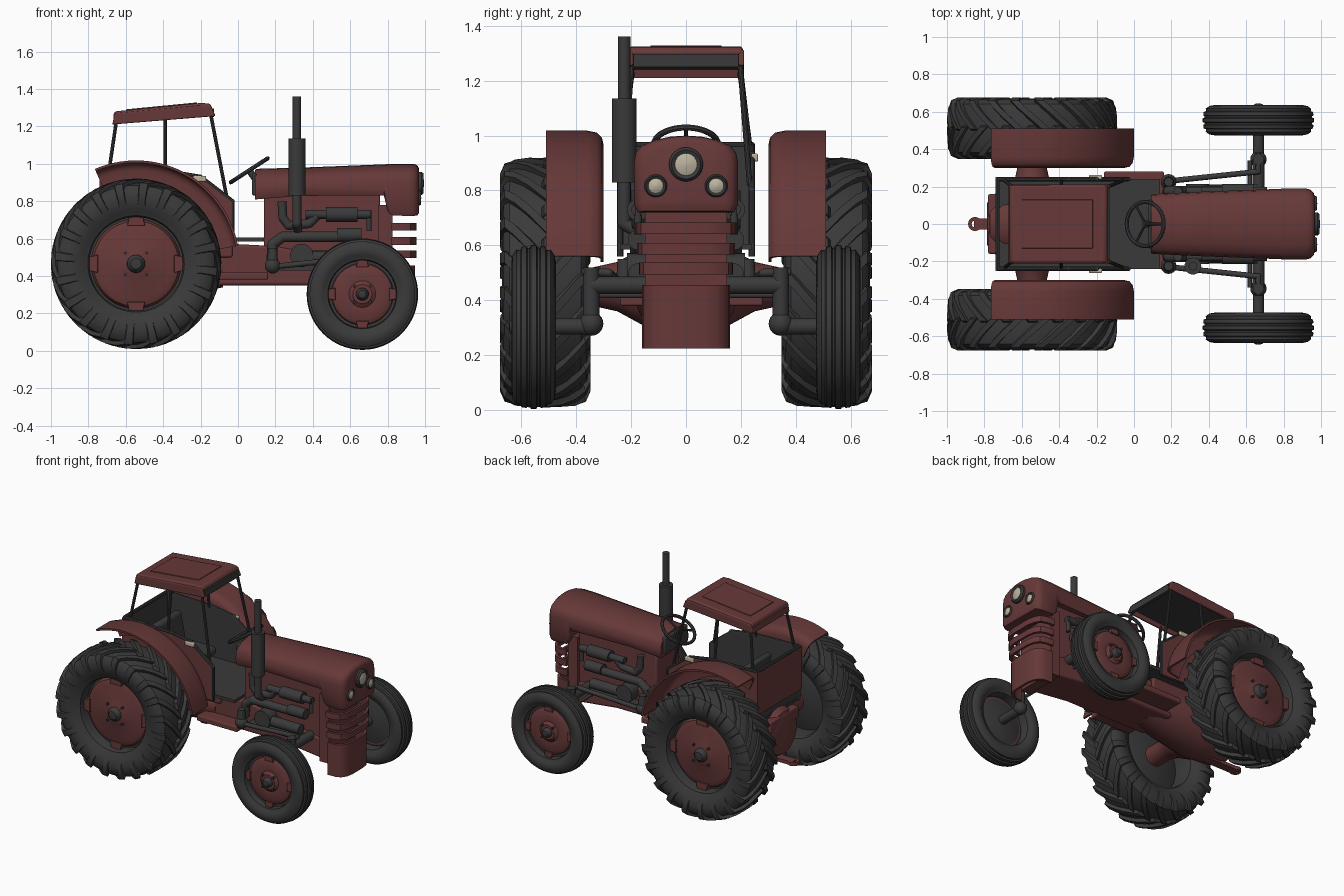
import bpy, bmesh, math
from mathutils import Vector, Matrix

if "Cube" in bpy.data.objects:
    bpy.data.objects.remove(bpy.data.objects["Cube"])

def material(name, col):
    m = bpy.data.materials.new(name)
    m.diffuse_color = (*col, 1)
    m.use_nodes = True
    m.node_tree.nodes["Principled BSDF"].inputs["Base Color"].default_value = m.diffuse_color
    return m

RED = material("dull red paint", (0.135, 0.040, 0.040))
DARK = material("dark grey", (0.042, 0.042, 0.042))
BEIGE = material("beige lamp", (0.50, 0.45, 0.34))

def finish(bm, name, mat, bevel=0, angle=35):
    bmesh.ops.remove_doubles(bm, verts=bm.verts, dist=1e-5)
    bmesh.ops.recalc_face_normals(bm, faces=bm.faces)
    me = bpy.data.meshes.new(name)
    bm.to_mesh(me)
    bm.free()
    me.materials.append(mat)
    me.shade_smooth()
    me.set_sharp_from_angle(angle=math.radians(angle))
    ob = bpy.data.objects.new(name, me)
    bpy.context.collection.objects.link(ob)
    if bevel:
        b = ob.modifiers.new("bevel", 'BEVEL')
        b.width, b.segments, b.limit_method = bevel, 3, 'ANGLE'
    return ob

def loft(name, rings, mat, bevel=0, closed=False, angle=35):
    """Skin a list of equal-length point rings, capped unless closed."""
    bm = bmesh.new()
    vs = [[bm.verts.new(p) for p in r] for r in rings]
    n = len(vs[0])
    for i in range(len(vs) if closed else len(vs) - 1):
        a, b = vs[i], vs[(i + 1) % len(vs)]
        for j in range(n):
            bm.faces.new((a[j], a[(j + 1) % n], b[(j + 1) % n], b[j]))
    if not closed:
        bm.faces.new(vs[0])
        bm.faces.new(vs[-1])
    return finish(bm, name, mat, bevel, angle)

def prism(name, prof, y0, y1, mat, bevel=0):
    return loft(name, [[(x, y, z) for x, z in prof] for y in (y0, y1)], mat, bevel)

def box(name, x0, x1, y0, y1, z0, z1, mat, bevel=0):
    return prism(name, [(x0, z0), (x1, z0), (x1, z1), (x0, z1)], y0, y1, mat, bevel)

def lathe(name, prof, origin, axis, mat, segs=48):
    """Spin a closed (radius, height) loop about an axis."""
    M = Matrix.Translation(origin) @ Vector((0, 0, 1)).rotation_difference(Vector(axis)).to_matrix().to_4x4()
    rings = []
    for i in range(segs):
        t = 2 * math.pi * i / segs
        rings.append([M @ Vector((max(r, 1e-4) * math.cos(t), max(r, 1e-4) * math.sin(t), h)) for r, h in prof])
    return loft(name, rings, mat, closed=True)

def tube(name, pts, r, mat, r2=None, segs=16):
    bm = bmesh.new()
    pts = [Vector(p) for p in pts]
    for a, b in zip(pts, pts[1:]):
        q = Vector((0, 0, 1)).rotation_difference(b - a).to_matrix().to_4x4()
        bmesh.ops.create_cone(bm, cap_ends=True, segments=segs, radius1=r, radius2=r if r2 is None else r2,
                              depth=(b - a).length, matrix=Matrix.Translation((a + b) / 2) @ q)
    for p in pts[1:-1]:
        bmesh.ops.create_uvsphere(bm, u_segments=segs, v_segments=8, radius=r, matrix=Matrix.Translation(p))
    return finish(bm, name, mat)

def ball(name, p, r, mat):
    bm = bmesh.new()
    bmesh.ops.create_uvsphere(bm, u_segments=18, v_segments=12, radius=r, matrix=Matrix.Translation(p))
    return finish(bm, name, mat)

def lugs(name, c, s):
    """Chevron tread bars wrapped over crown and shoulder."""
    bm = bmesh.new()
    path = [(-.005, .456), (.06, .455), (.11, .449), (.148, .434), (.165, .395), (.163, .345)]
    for side in (1, -1):
        for k in range(20):
            t0 = (k + (.5 if side > 0 else 0)) * math.pi / 10
            prev = None
            for u, r in path:
                t = t0 + .38 * min(u / .15, 1)
                ring = []
                for dt, dr, du in ((-.05, 0, 0), (.05, 0, 0), (.065, .03, .012), (-.065, .03, .012)):
                    rr, uu = r - dr, (u - du) * side
                    ring.append(bm.verts.new((c[0] + rr * math.cos(t + dt), c[1] + s * uu, c[2] + rr * math.sin(t + dt))))
                if prev:
                    for j in range(4):
                        bm.faces.new((prev[j], prev[(j + 1) % 4], ring[(j + 1) % 4], ring[j]))
                else:
                    bm.faces.new(ring)
                prev = ring
            bm.faces.new(prev)
    finish(bm, name, DARK)

def rim(name, c, s, R, face):
    """Red dished disc with four tabs, dark hub and bolts."""
    ax = (0, s, 0)
    lathe(name + "_disc", [(0, face + .01), (.3 * R, face + .01), (.42 * R, face - .005), (.8 * R, face),
                           (.95 * R, face - .015), (R, face - .035), (R, face - .05), (0, face - .05)], c, ax, RED)
    for k in range(4):
        t = k * math.pi / 2
        d, e = Vector((math.cos(t), 0, math.sin(t))), Vector((-math.sin(t), 0, math.cos(t)))
        o = Vector(c) + Vector((0, s * face, 0))
        rings = [[o + d * q + e * w * R + Vector((0, s * h, 0)) for q, w in
                  ((.85 * R, -.2), (1.07 * R, -.15), (1.07 * R, .15), (.85 * R, .2))] for h in (-.04, .004)]
        loft(name + "_tab", rings, RED, .004)
        p = o + (d + e) * .24 * R
        tube(name + "_bolt", [p, p + Vector((0, s * .022, 0))], .008, DARK, segs=8)
    lathe(name + "_hub", [(0, face + .045), (.12 * R, face + .042), (.19 * R, face + .025), (.21 * R, face),
                          (0, face)], c, ax, DARK, 24)

# ---- wheels, fenders, axles: both sides ----
for s, sd in ((-1, "right"), (1, "left")):
    ax = (0, s, 0)
    c = (-.545, s * .5125, .465)
    half = [(.435, 0), (.432, .08), (.42, .13), (.395, .152), (.35, .158), (.30, .148), (.272, .125), (.258, .12)]
    inner = [(.25, .10), (.25, 0)]
    prof = half + inner
    lathe(sd + "_rear_tyre", prof + [(r, -u) for r, u in prof[::-1][1:-1]], c, ax, DARK, 64)
    lugs(sd + "_rear_tread", c, s)
    rim(sd + "_rear_wheel", c, s, .24, .085)
    lathe(sd + "_rear_wheel_back", [(0, -.02), (.12, -.02), (.25, .02), (.252, .05), (0, .04)], c, ax, DARK)
    # front wheel with ribbed tyre
    c = (.665, s * .555, .303)
    half = [(.298, 0), (.298, .010), (.288, .014), (.288, .022), (.295, .026), (.292, .044), (.281, .048),
            (.280, .055), (.282, .062), (.262, .076), (.235, .081), (.21, .074), (.195, .062), (.185, .06), (.18, .04), (.18, 0)]
    lathe(sd + "_front_tyre", half + [(r, -u) for r, u in half[::-1][1:-1]], c, ax, DARK, 64)
    rim(sd + "_front_wheel", c, s, .17, .045)
    lathe(sd + "_front_wheel_back", [(0, -.03), (.07, -.03), (.18, 0), (.182, .02), (0, .01)], c, ax, DARK)
    # fender: arc swept shell over the rear wheel
    sec = [(.553, .51), (.553, .36), (.546, .325), (.528, .306), (.50, .30), (.43, .30),
           (.43, .312), (.50, .312), (.52, .318), (.535, .335), (.54, .36), (.54, .51)]
    rings = []
    for i in range(29):
        t = math.radians(10 + 103.5 * i / 28)
        rings.append([(max(-.545 + r * math.cos(t), -.765), s * y, .465 + r * math.sin(t)) for r, y in sec])
    loft(sd + "_fender", rings, RED)
    # rear axle housing
    lathe(sd + "_axle_housing", [(0, .05), (.17, .05), (.15, .14), (.09, .25), (.07, .34), (.07, .45), (0, .45)],
          (-.545, 0, .45), ax, RED, 32)
    # front axle end
    k = (.665, s * .345)
    tube(sd + "_kingpin", [(*k, .30), (*k, .52)], .030, DARK)
    ball(sd + "_knuckle", (*k, .315), .044, DARK)
    tube(sd + "_spindle", [(*k, .305), (.665, s * .54, .305)], .03, DARK)
    tube(sd + "_steering_arm", [(.665, s * .38, .505), (.665, s * .28, .50), (.19, s * .23, .45)], .015, DARK)
    tube(sd + "_rod_post", [(.185, s * .225, .43), (.185, s * .225, .55)], .032, DARK, r2=.024)
    ball(sd + "_rod_joint", (.185, s * .225, .455), .042, DARK)
    # engine side parts
    y = s * .175
    tube(sd + "_generator", [(.47, y, .73), (.64, y, .73)], .040, DARK)
    tube(sd + "_generator_shaft", [(.36, y, .73), (.71, y, .73)], .024, DARK)
    tube(sd + "_generator_mount", [(.70, y, .75), (.70, y, .64)], .014, DARK)
    tube(sd + "_filter", [(.53, y, .62), (.66, y, .62)], .037, DARK)
    tube(sd + "_intake_pipe", [(.18, y, .48), (.185, y, .57), (.24, y, .61), (.55, y, .61)], .028, DARK)
    tube(sd + "_bent_pipe", [(.235, y, .80), (.24, y, .71), (.27, y, .67), (.38, y, .68), (.42, y, .72)], .024, DARK)
    tube(sd + "_pulley", [(.34, s * .11, .51), (.34, s * .215, .51)], .062, DARK, segs=28)
    tube(sd + "_pump", [(.36, y, .50), (.62, y, .50)], .035, DARK)
    box(sd + "_side_rail", .22, .64, s * .14, s * .20, .43, .455, DARK)
    e = .28 if s > 0 else .24
    box(sd + "_step", -.16, .16, s * .12, s * e, .38, .42, RED, .008)
    # cab side wall, lining, frame rail and posts
    wall = [(-.73, .58), (-.73, .965), (-.35, .955), (-.2, .93), (-.03, .80), (-.03, .56)]
    prism(sd + "_cab_wall", wall, s * .238, s * .25, RED)
    prism(sd + "_cab_lining", wall, s * .228, s * .238, DARK)
    tube(sd + "_cab_rail", [(x, s * .24, z) for x, z in wall[1:]], .012, DARK, segs=10)
    for nm, a, b in (("front", (-.06, .82), (-.145, 1.26)), ("middle", (-.39, .95), (-.39, 1.25)), ("rear", (-.69, .96), (-.65, 1.23))):
        tube(f"{sd}_{nm}_post", [(a[0], s * .232, a[1]), (b[0], s * .197, b[1])], .010, DARK, segs=10)
    box(sd + "_indicator", -.24, -.17, s * .238, s * .262, .905, .935, BEIGE, .006)
    # roof skirts
    prism(sd + "_roof_skirt", [(-.672, 1.21), (-.66, 1.27), (-.2, 1.312), (-.145, 1.312), (-.12, 1.255)],
          s * .192, s * .212, RED, .006)

# ---- roof ----
prism("roof", [(-.67, 1.245), (-.66, 1.28), (-.2, 1.325), (-.15, 1.322), (-.135, 1.295)], -.207, .207, RED, .012)
prism("roof_panel", [(-.6, 1.28), (-.6, 1.291), (-.22, 1.328), (-.22, 1.31)], -.13, .13, RED, .003)
prism("roof_lining", [(-.655, 1.24), (-.655, 1.248), (-.14, 1.298), (-.14, 1.285)], -.192, .192, DARK)
prism("roof_rear_skirt", [(-.672, 1.21), (-.66, 1.27), (-.645, 1.27), (-.657, 1.21)], -.2, .2, RED)
box("roof_front_beam", -.15, -.128, -.192, .192, 1.25, 1.295, DARK)

# ---- cab tub, seat, steering ----
box("cab_rear_panel", -.74, -.728, -.25, .25, .66, .965, RED)
box("cab_rear_lining", -.728, -.718, -.238, .238, .60, .96, DARK)
tube("cab_rear_rail", [(-.73, -.24, .965), (-.73, .24, .965)], .012, DARK, segs=10)
box("cab_floor", -.73, .14, -.24, .24, .585, .605, DARK)
box("seat_base", -.52, -.30, -.11, .11, .60, .68, DARK)
box("seat_cushion", -.55, -.26, -.14, .14, .68, .74, DARK, .025)
prism("seat_back", [(-.55, .72), (-.50, .72), (-.54, .92), (-.59, .92)], -.14, .14, DARK, .02)
ax = Vector((-.545, 0, .84))
o = Vector((.06, .0, .965))
lathe("steering_wheel", [(.118 + .011 * math.cos(a * math.pi / 4), .011 * math.sin(a * math.pi / 4)) for a in range(8)], o, ax, DARK)
side = Vector((.84, 0, .545))
for k in range(3):
    t = k * 2 * math.pi / 3
    tube("steering_spoke", [o, o + .118 * (side * math.cos(t) + Vector((0, 1, 0)) * math.sin(t))], .007, DARK, segs=8)
tube("steering_column", [o, (.16, 0, .82)], .018, DARK)
box("dashboard", .075, .10, -.13, .13, .83, .95, DARK, .01)

# ---- hood, grille, lamps ----
shape = [(1, .10), (.96, .062), (.85, .037), (.6, .016), (.3, .004), (0, 0)]
rings = []
for x, w, zt, zb in ((.09, .155, .965, .81), (.10, .16, .973, .81), (.35, .172, .98, .83), (.78, .188, .997, .83), (.80, .19, .998, .75),
                     (.82, .19, .999, .725), (.92, .19, 1.0, .72), (.945, .183, .998, .722), (.960, .168, .99, .725), (.967, .145, .975, .735)):
    h = [(.92 * w, zb)] + [(w, zb + .03)] + [(f * w, zt - d) for f, d in shape]
    rings.append([(x, y, z) for y, z in h] + [(x, -y, z) for y, z in h[::-1][1:]])
loft("hood", rings, RED, angle=40)

def nose_shell(name, z0, z1, w, xf):
    """Curved U-shaped band around the nose."""
    half = [(.82, 1), (.88, .98), (xf - .035, .9), (xf - .012, .7), (xf - .002, .4)]
    plan = [(x, f * w) for x, f in half] + [(x, -f * w) for x, f in half[::-1]]
    rings = [[(x, y, z0), (x, y, z1), (x - d, y * .9, z1), (x - d, y * .9, z0)] for (x, y), d in zip(plan, [.0] + [.016] * 8 + [.0])]
    loft(name, rings, RED)

for z, w in ((.642, .183), (.567, .178), (.495, .172)):
    nose_shell("grille_slat", z, z + .042, w, .956)
nose_shell("lower_nose_panel", .225, .455, .16, .948)
box("radiator", .75, .825, -.15, .15, .30, .78, RED)
for y, z, r, x in ((0, .895, .062, .993), (-.11, .817, .042, .978), (.11, .817, .042, .978)):
    lathe("headlamp_ring", [(.65 * r, x - .05), (r, x - .05), (r, x - .012), (.85 * r, x), (.65 * r, x - .006)], (0, y, z), (1, 0, 0), DARK, 32)
    lathe("headlamp_glass", [(0, x + .002), (.35 * r, x), (.69 * r, x - .008), (.69 * r, x - .04), (0, x - .04)], (0, y, z), (1, 0, 0), BEIGE, 32)

# ---- engine, chassis, axle, hitch ----
box("engine_block", .14, .76, -.13, .13, .42, .84, RED, .012)
prism("chassis", [(-.2, .35), (.45, .35), (.80, .31), (.80, .45), (.2, .56), (-.2, .58)], -.14, .14, RED, .015)
rings = []
for x, w, h in ((-.785, .11, .11), (-.77, .15, .15), (-.70, .18, .19), (-.5, .20, .20), (-.25, .18, .15), (-.08, .145, .11)):
    rings.append([(x, w * math.cos(a * math.pi / 12), .45 + h * math.sin(a * math.pi / 12)) for a in range(24)])
loft("gearbox", rings, RED)
box("cab_underbody", -.78, -.03, -.16, .16, .50, .585, RED, .01)
tube("front_axle", [(.665, -.345, .455), (.665, .345, .455)], .032, DARK)
tube("tie_rod", [(.62, -.34, .42), (.62, .34, .42)], .012, DARK)
box("hitch_bar", -.855, -.60, -.03, .03, .25, .275, RED)
lathe("hitch_eye", [(.018, -.0125), (.037, -.0125), (.037, .0125), (.018, .0125)], (-.85, 0, .2625), (0, 0, 1), RED, 24)

# ---- exhaust stack on the right side ----
ex = (.315, -.225)
tube("exhaust_muffler", [(*ex, .83), (*ex, 1.135)], .045, DARK, segs=24)
tube("exhaust_stack", [(*ex, 1.12), (*ex, 1.36)], .023, DARK)
tube("exhaust_pipe", [(*ex, .85), (*ex, .68), (.32, -.16, .64)], .024, DARK)
